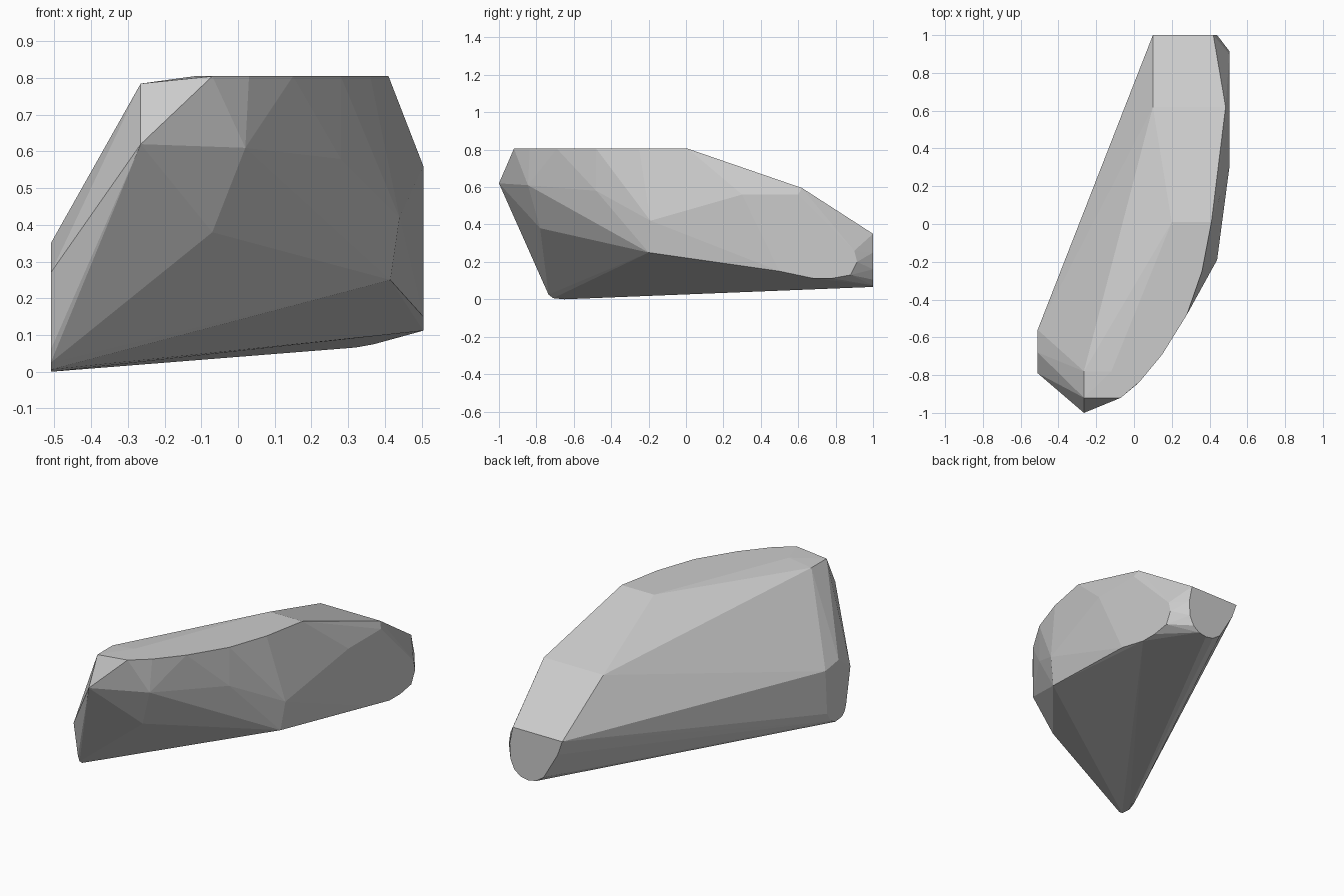
import bpy, bmesh, math

if "Cube" in bpy.data.objects:
    bpy.data.objects.remove(bpy.data.objects["Cube"])

# flat top outline at z = 0.805
top = [(-.07, -.92), (.03, -.835), (.15, -.69), (.28, -.48), (.36, -.25),
       (.41, .01), (.2, .01), (-.12, -.78)]
pts = [(x, y, .805) for x, y in top]

# sloping far crest and left shoulder
pts += [(.485, .62, .595), (.1, .62, .595), (-.265, -.78, .785),
        (-.265, -.92, .785), (-.265, -1, .62)]

# rounded flat end at the back (x, z)
back = [(.1, .35), (.42, .35), (.44, .25), (.435, .16), (.41, .105), (.37, .075),
        (.32, .066), (.27, .075), (.22, .11), (.13, .265)]
pts += [(x, 1, z) for x, z in back]

# rounded flat end on the left (y, z)
left = [(-.56, .33), (-.68, .35), (-.79, .27), (-.75, .06), (-.735, .025),
        (-.71, .006), (-.65, 0), (-.61, .02), (-.575, .075)]
pts += [(-.51, y, z) for y, z in left]

# flat right side (y, z)
right = [(.3, .56), (.6, .56), (.9, .26), (.915, .2), (.88, .13), (.78, .112),
         (.68, .112), (.5, .15)]
pts += [(.505, y, z) for y, z in right]

# chipped facets on the curved front
pts += [(.44, -.19, .42), (.415, -.2, .25), (.28, -.48, .58),
        (-.07, -.78, .38), (.02, -.845, .61)]

# one faceted stone wrapped around all the outlines
bm = bmesh.new()
for p in pts:
    bm.verts.new(p)
res = bmesh.ops.convex_hull(bm, input=bm.verts[:])
loose = [v for v in bm.verts if not v.link_faces]
bmesh.ops.delete(bm, geom=loose, context='VERTS')
bmesh.ops.dissolve_limit(bm, angle_limit=math.radians(1), verts=bm.verts[:], edges=bm.edges[:])
bmesh.ops.recalc_face_normals(bm, faces=bm.faces[:])
mesh = bpy.data.meshes.new("rock")
bm.to_mesh(mesh)
bm.free()
rock = bpy.data.objects.new("rock", mesh)
bpy.context.collection.objects.link(rock)
